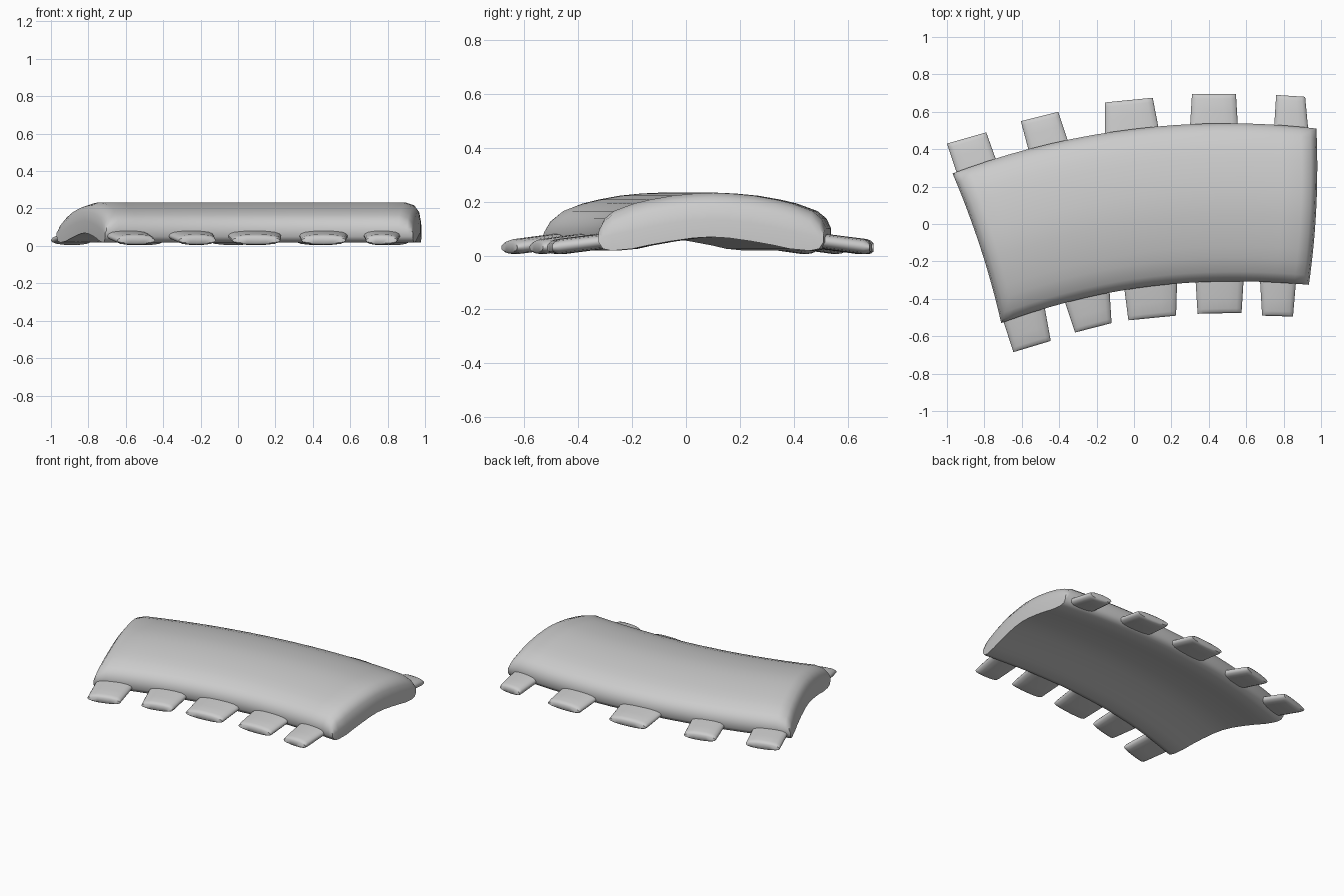
import bpy, math
from mathutils import Vector

if "Cube" in bpy.data.objects:
    bpy.data.objects.remove(bpy.data.objects["Cube"])


def loft(name, rings, angle=50):
    """Skin closed rings (upper half, then lower half reversed) and cap both ends with strips."""
    n = len(rings[0])
    verts = [p for r in rings for p in r]
    faces = []
    for a in range(len(rings) - 1):
        for i in range(n):
            j = (i + 1) % n
            faces.append((a * n + i, a * n + j, (a + 1) * n + j, (a + 1) * n + i))
    for base, flip in ((0, True), ((len(rings) - 1) * n, False)):
        for i in range(n // 2 - 1):
            f = (base + i, base + i + 1, base + n - 2 - i, base + n - 1 - i)
            faces.append(f[::-1] if flip else f)
    me = bpy.data.meshes.new(name)
    me.from_pydata(verts, [], faces)
    ob = bpy.data.objects.new(name, me)
    bpy.context.collection.objects.link(ob)
    bpy.context.view_layer.objects.active = ob
    bpy.ops.object.select_all(action='DESELECT')
    ob.select_set(True)
    bpy.ops.object.mode_set(mode='EDIT')
    bpy.ops.mesh.select_all(action='SELECT')
    bpy.ops.mesh.normals_make_consistent(inside=False)
    bpy.ops.object.mode_set(mode='OBJECT')
    bpy.ops.object.shade_smooth_by_angle(angle=math.radians(angle))
    return ob


def cubic(pts, u):
    """Cubic curve through four evenly spaced points."""
    out = Vector((0, 0))
    for i, p in enumerate(pts):
        w = 1
        for j in range(4):
            if j != i:
                w *= (u * 3 - j) / (i - j)
        out += Vector(p) * w
    return out


# Arched plate: half cross-section (across, top z, bottom z), mirrored, swept between two curved edges
back = [(-.97, .27), (-.33, .455), (.33, .535), (.975, .51)]
front = [(-.71, -.53), (-.17, -.375), (.37, -.31), (.935, -.325)]
half = [(0, .10, .05), (.02, .137, .025), (.06, .165, .018), (.15, .193, .025),
        (.22, .207, .038), (.32, .222, .053), (.42, .23, .065), (.5, .233, .069)]
section = half + [(1 - t, a, b) for t, a, b in reversed(half[:-1])]
end = [(0, .4), (.005, .7), (.018, .9), (.045, 1)]
stations = end + [(.045 + .91 * i / 16, 1) for i in range(1, 16)] + [(1 - u, k) for u, k in reversed(end)]


def plate_ring(u, k):
    f, b = cubic(front, u), cubic(back, u)
    top, bottom = [], []
    for t, zt, zb in section:
        p = f.lerp(b, t)
        x = p.x + .08 * t * (1 - t)
        top.append((x, p.y, zb + (zt - zb) * k))
        bottom.append((x, p.y, zb))
    return top + bottom[::-1]


loft("arched_plate", [plate_ring(u, k) for u, k in stations])

# Edge tabs: outer left, outer right, inner left, inner right corners
back_tabs = [
    ((-1, .43), (-.79, .49), (-.95, .28), (-.74, .35)),
    ((-.605, .55), (-.405, .6), (-.565, .4), (-.355, .45)),
    ((-.155, .65), (.1, .675), (-.155, .49), (.13, .52)),
    ((.31, .695), (.545, .695), (.3, .53), (.555, .53)),
    ((.76, .69), (.915, .68), (.75, .53), (.93, .52))]
front_tabs = [
    ((-.645, -.685), (-.445, -.625), (-.695, -.53), (-.475, -.46)),
    ((-.315, -.58), (-.12, -.53), (-.365, -.43), (-.13, -.37)),
    ((-.03, -.515), (.225, -.49), (-.05, -.36), (.23, -.32)),
    ((.34, -.48), (.575, -.475), (.33, -.315), (.585, -.315)),
    ((.685, -.49), (.85, -.495), (.675, -.32), (.865, -.32))]
lens = [(0, .15), (.03, .5), (.12, .8), (.3, .97), (.5, 1), (.7, .97), (.88, .8), (.97, .5), (1, .15)]


def tab(name, corners):
    ol, orr, il, ir = map(Vector, corners)
    rings = []
    for w, k in ((0, .55), (.05, .85), (.15, 1), (.5, 1), (1, 1), (1.3, .9)):
        a, b = ol.lerp(il, w), orr.lerp(ir, w)
        mid, h = .03 + .021 * w, .028 * k
        top = [(*a.lerp(b, s), mid + h * z) for s, z in lens]
        low = [(*a.lerp(b, s), max(mid - h * z, 0)) for s, z in lens]
        rings.append(top + low[::-1])
    loft(name, rings)


for side, tabs in (("back", back_tabs), ("front", front_tabs)):
    for i, c in enumerate(tabs):
        tab(f"{side}_tab_{i + 1}", c)
